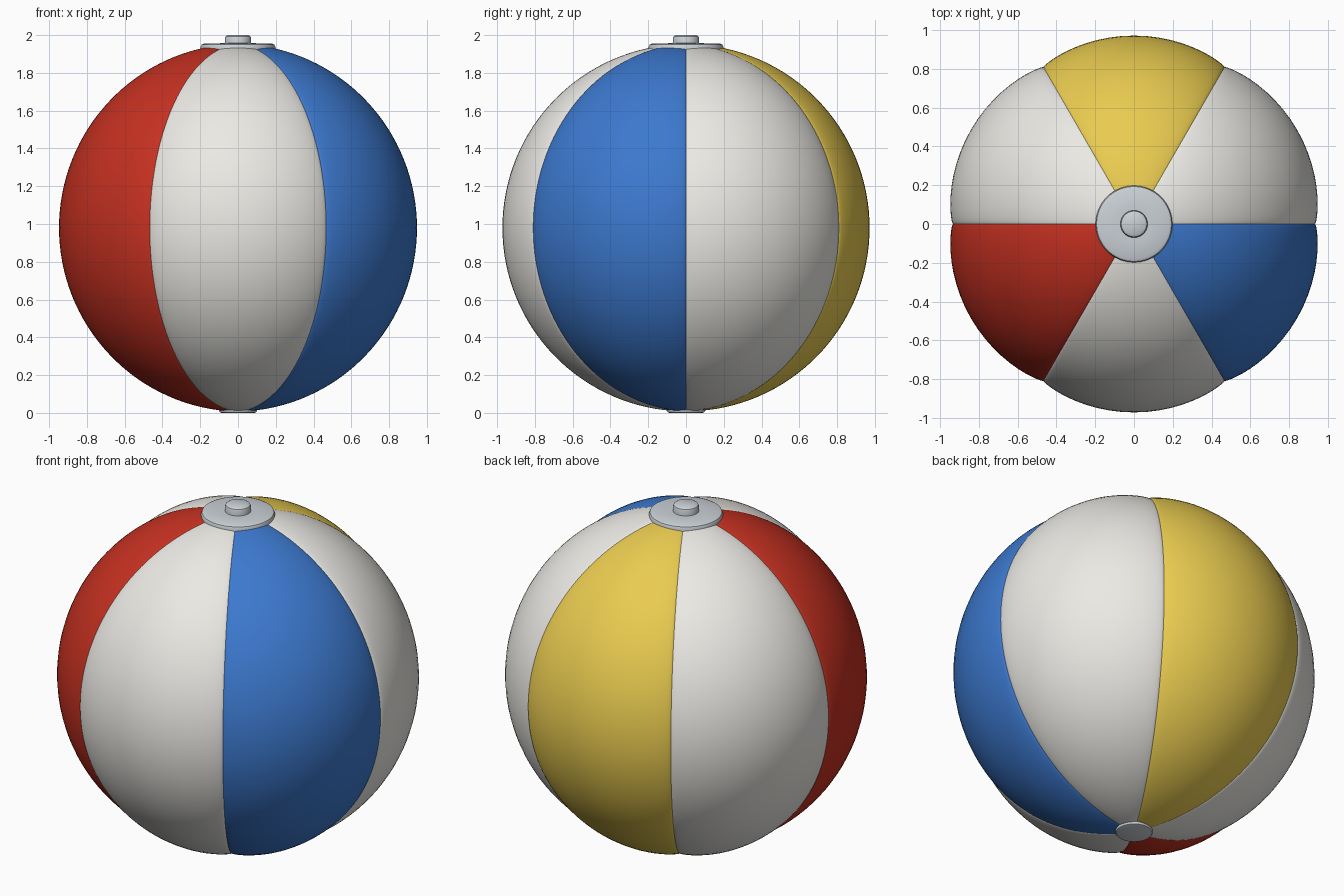
import bpy, bmesh
from math import sin, cos, pi, radians

if "Cube" in bpy.data.objects:
    bpy.data.objects.remove(bpy.data.objects["Cube"])

CENTRE_Z, RADIUS, PINCH = 0.98, 0.972, 0.038


def material(name, rgb):
    m = bpy.data.materials.new(name)
    m.diffuse_color = (*rgb, 1)
    m.use_nodes = True
    m.node_tree.nodes["Principled BSDF"].inputs["Base Color"].default_value = m.diffuse_color
    return m


def finish(name, bm, mat, angle):
    bmesh.ops.remove_doubles(bm, verts=bm.verts, dist=1e-5)
    bmesh.ops.recalc_face_normals(bm, faces=bm.faces)
    mesh = bpy.data.meshes.new(name)
    bm.to_mesh(mesh)
    bm.free()
    ob = bpy.data.objects.new(name, mesh)
    bpy.context.collection.objects.link(ob)
    mesh.materials.append(mat)
    bpy.ops.object.select_all(action='DESELECT')
    ob.select_set(True)
    bpy.context.view_layer.objects.active = ob
    bpy.ops.object.shade_smooth_by_angle(angle=radians(angle))


def grid(bm, rows):
    vs = [[bm.verts.new(p) for p in row] for row in rows]
    for a, b in zip(vs, vs[1:]):
        for j in range(len(a) - 1):
            bm.faces.new((a[j], b[j], b[j + 1], a[j + 1]))


def panel(name, start, mat, across=24, down=64):
    # One puffed gore: full radius in the middle, pinched in at the seams
    bm = bmesh.new()
    rows = []
    for i in range(down + 1):
        th = 0.02 + (pi - 0.04) * i / down
        row = []
        for j in range(across + 1):
            t = (1 - cos(pi * j / across)) / 2
            ph = start + t * pi / 3
            puff = max(0, sin(pi * t)) ** 0.6
            r = RADIUS - PINCH * (1 - puff) * sin(th)
            row.append((r * sin(th) * cos(ph), r * sin(th) * sin(ph),
                        CENTRE_Z + r * cos(th)))
        rows.append(row)
    grid(bm, rows)
    finish(name, bm, mat, 60)


def lathe(name, profile, mat, n=64):
    bm = bmesh.new()
    grid(bm, [[(r * cos(2 * pi * j / n), r * sin(2 * pi * j / n), z)
               for j in range(n + 1)] for r, z in profile])
    bmesh.ops.remove_doubles(bm, verts=bm.verts, dist=1e-5)
    bmesh.ops.holes_fill(bm, edges=bm.edges, sides=0)
    finish(name, bm, mat, 35)


white = material("white", (0.83, 0.82, 0.78))
red = material("red", (0.56, 0.03, 0.015))
blue = material("blue", (0.045, 0.19, 0.62))
yellow = material("yellow", (0.82, 0.6, 0.08))
grey = material("cap_grey", (0.6, 0.64, 0.68))

# Six panels, starting at the +x seam
for k, (label, mat) in enumerate([("white_right", white), ("yellow_back", yellow),
                                  ("white_left", white), ("red_left", red),
                                  ("white_front", white), ("blue_right", blue)]):
    panel("panel_" + label, k * pi / 3, mat)

# Top cap, valve plug and bottom disc
lathe("top_cap", [(0.198, 1.915), (0.198, 1.938), (0.193, 1.949), (0.18, 1.955),
                  (0.09, 1.957)], grey)
lathe("valve_plug", [(0.07, 1.945), (0.07, 1.982), (0.066, 1.993), (0.055, 2.0)], grey)
lathe("bottom_disc", [(0.1, 0.03), (0.1, 0.009), (0.096, 0.003), (0.088, 0.0)], grey)
